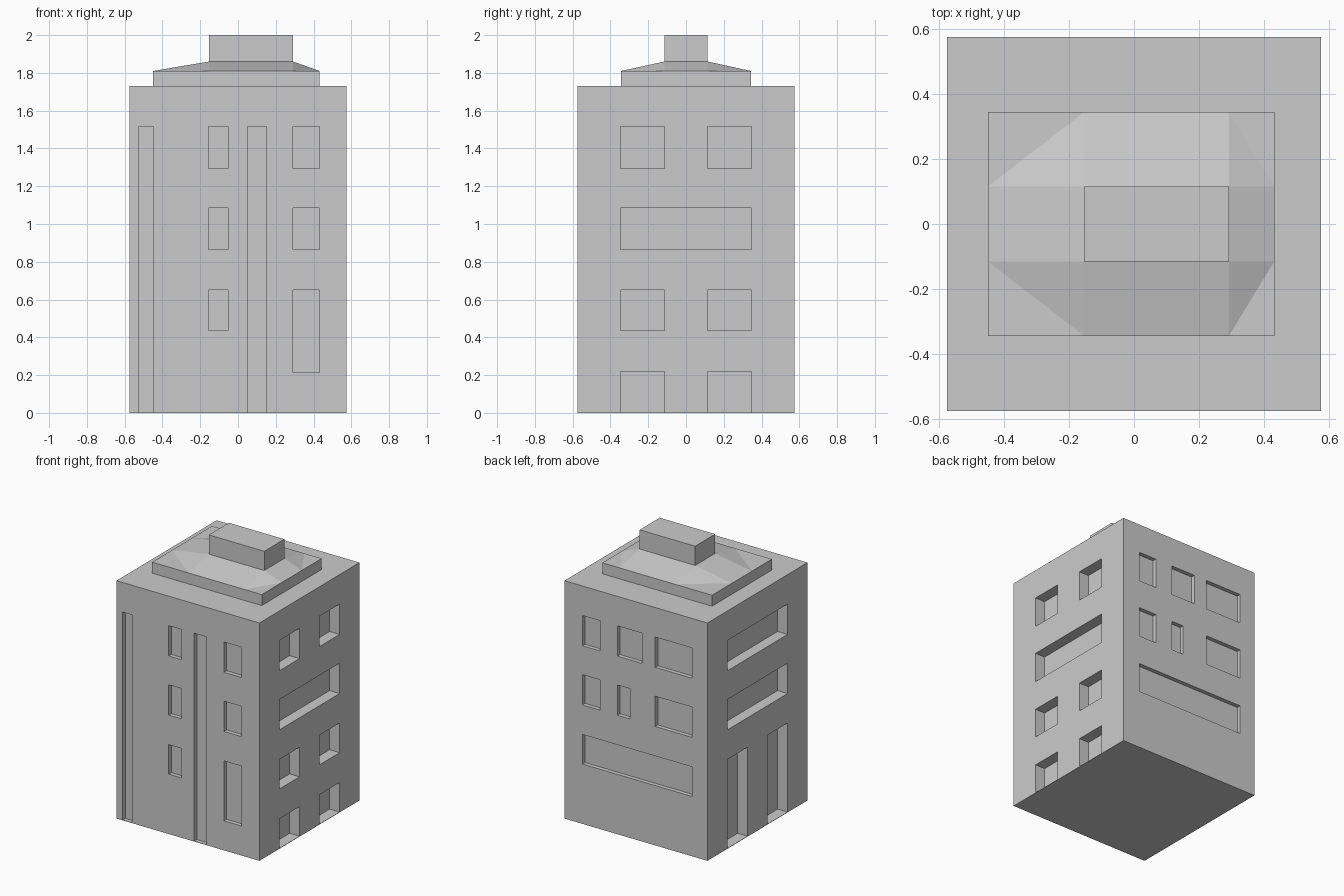
import bpy, bmesh

if "Cube" in bpy.data.objects:
    bpy.data.objects.remove(bpy.data.objects["Cube"])

H = 0.575            # half width of the tower
TOP = 1.73           # flat roof height
SHALLOW, DEEP = 0.03, 0.08
FLOOR = 0.003        # thin slab left under ground-level openings


def add_box(bm, x0, x1, y0, y1, z0, z1):
    r = bmesh.ops.create_cube(bm, size=1)
    for v in r["verts"]:
        v.co.x = x1 if v.co.x > 0 else x0
        v.co.y = y1 if v.co.y > 0 else y0
        v.co.z = z1 if v.co.z > 0 else z0


def finish(bm, name):
    bmesh.ops.recalc_face_normals(bm, faces=bm.faces)
    me = bpy.data.meshes.new(name)
    bm.to_mesh(me)
    bm.free()
    ob = bpy.data.objects.new(name, me)
    bpy.context.collection.objects.link(ob)
    return ob


def box(name, *b):
    bm = bmesh.new()
    add_box(bm, *b)
    return finish(bm, name)


# Storey heights shared by all openings
R1, R2, R3, R4 = (1.295, 1.515), (0.865, 1.085), (0.435, 0.65), (FLOOR, 0.218)
TALL, DOOR = (FLOOR, 1.515), (FLOOR, 0.65)

# Openings per wall: (start, end, (bottom, top))
front = [(-0.525, -0.45, TALL), (0.05, 0.15, TALL), (0.29, 0.432, (0.215, 0.65))]
front += [(-0.155, -0.052, r) for r in (R1, R2, R3)]
front += [(0.29, 0.432, r) for r in (R1, R2)]
back = [(0.29, 0.432, R1), (-0.05, 0.15, R1), (-0.45, -0.155, R1),
        (0.29, 0.432, R2), (0.05, 0.15, R2), (-0.45, -0.155, R2),
        (-0.45, 0.432, R3)]
A, B = (-0.346, -0.114), (0.114, 0.346)
right = [(*s, r) for s in (A, B) for r in (R1, R3, R4)] + [(A[0], B[1], R2)]
left = [(A[0], B[1], r) for r in (R1, R2)] + [(*s, DOOR) for s in (A, B)]

# Cutter holding every recess
bm = bmesh.new()
for a, b, r in front:
    add_box(bm, a, b, -H - 0.1, -H + SHALLOW, *r)
for a, b, r in back:
    add_box(bm, a, b, H - SHALLOW, H + 0.1, *r)
for a, b, r in right:
    add_box(bm, H - DEEP, H + 0.1, a, b, *r)
for a, b, r in left:
    add_box(bm, -H - 0.1, -H + DEEP, a, b, *r)
cutter = finish(bm, "recess_cutter")
cutter.hide_render = True

# Tower walls with the recesses cut in
tower = box("tower_walls", -H, H, -H, H, 0, TOP)
mod = tower.modifiers.new("recesses", "BOOLEAN")
mod.operation = "DIFFERENCE"
mod.solver = "EXACT"
mod.object = cutter
bpy.context.view_layer.objects.active = tower
bpy.ops.object.modifier_apply(modifier=mod.name)
bpy.data.objects.remove(cutter)

# Roof: low plinth, hipped slope with clipped corners, top block
X0, X1, Y = -0.45, 0.432, 0.344
x0, x1, y = -0.154, 0.292, 0.115
box("roof_plinth", X0, X1, -Y, Y, TOP, 1.81)
bm = bmesh.new()
for s in (-1, 1):
    for px, py, pz in ((X0, y, 1.81), (x0, Y, 1.81), (x1, Y, 1.81), (X1, y, 1.81),
                       (x0, y, 1.86), (x1, y, 1.86)):
        bm.verts.new((px, s * py, pz))
bmesh.ops.convex_hull(bm, input=bm.verts)
finish(bm, "roof_slope")
box("roof_block", x0, x1, -y, y, 1.86, 2.0)
